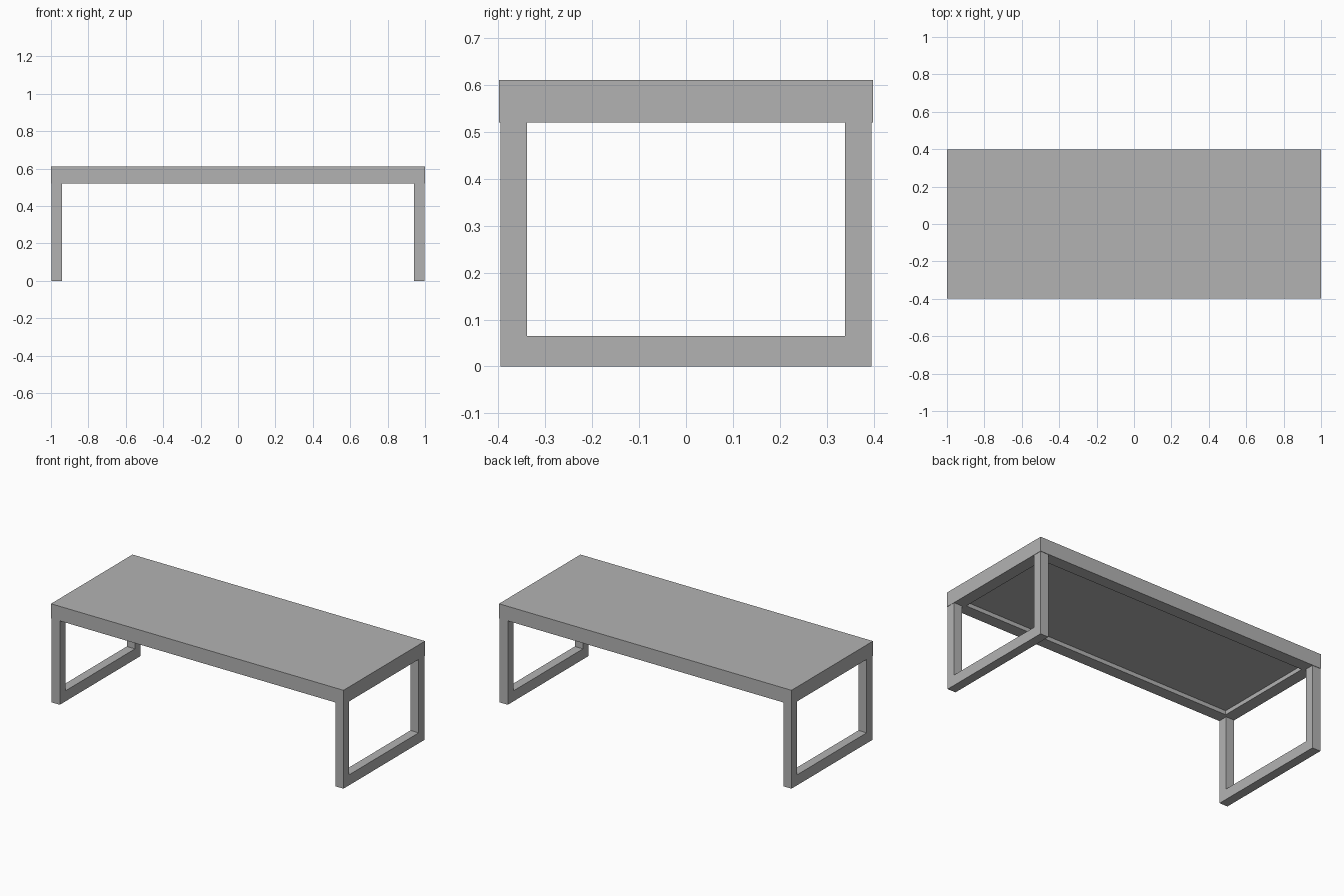
import bpy
import bmesh
from mathutils import Matrix, Vector

cube = bpy.data.objects.get("Cube")
if cube:
    bpy.data.objects.remove(cube, do_unlink=True)

GREY = (0.45, 0.45, 0.45, 1.0)
grey = bpy.data.materials.new("plain_grey")
grey.use_nodes = True
grey.diffuse_color = GREY
grey.node_tree.nodes["Principled BSDF"].inputs["Base Color"].default_value = GREY


def add_object(name, bm):
    mesh = bpy.data.meshes.new(name)
    bmesh.ops.recalc_face_normals(bm, faces=bm.faces)
    bm.to_mesh(mesh)
    bm.free()
    mesh.materials.append(grey)
    obj = bpy.data.objects.new(name, mesh)
    bpy.context.collection.objects.link(obj)
    return obj


def box(bm, low, high):
    low, high = Vector(low), Vector(high)
    place = Matrix.Translation((low + high) / 2) @ Matrix.Diagonal((*(high - low), 1))
    return bmesh.ops.create_cube(bm, size=1, matrix=place)


HALF_X, HALF_Y = 1.0, 0.398
TOP, UNDERSIDE = 0.61, 0.52
RIM, RECESS = 0.075, 0.025

# Table top with a shallow recess underneath
bm = bmesh.new()
box(bm, (-HALF_X, -HALF_Y, UNDERSIDE), (HALF_X, HALF_Y, TOP))
bm.normal_update()
bottom = min(bm.faces, key=lambda f: f.calc_center_median().z)
bmesh.ops.inset_region(bm, faces=[bottom], thickness=RIM, use_even_offset=True)
panel = bmesh.ops.extrude_discrete_faces(bm, faces=[bottom])["faces"][0]
bmesh.ops.translate(bm, verts=panel.verts, vec=(0, 0, RECESS))
add_object("table_top", bm)

# U-shaped leg frames, one at each end
LEG_X, LEG_Y, WIDTH, FOOT = 0.998, 0.395, 0.056, 0.065
INNER_Y = LEG_Y - WIDTH
outline = [(-LEG_Y, 0), (LEG_Y, 0), (LEG_Y, UNDERSIDE), (INNER_Y, UNDERSIDE),
           (INNER_Y, FOOT), (-INNER_Y, FOOT), (-INNER_Y, UNDERSIDE), (-LEG_Y, UNDERSIDE)]
for side, x in (("left", LEG_X - WIDTH), ("right", -LEG_X)):
    bm = bmesh.new()
    face = bm.faces.new([bm.verts.new((x, y, z)) for y, z in outline])
    new = bmesh.ops.extrude_face_region(bm, geom=[face])["geom"]
    verts = [v for v in new if isinstance(v, bmesh.types.BMVert)]
    bmesh.ops.translate(bm, verts=verts, vec=(WIDTH, 0, 0))
    add_object(side + "_leg_frame", bm)
